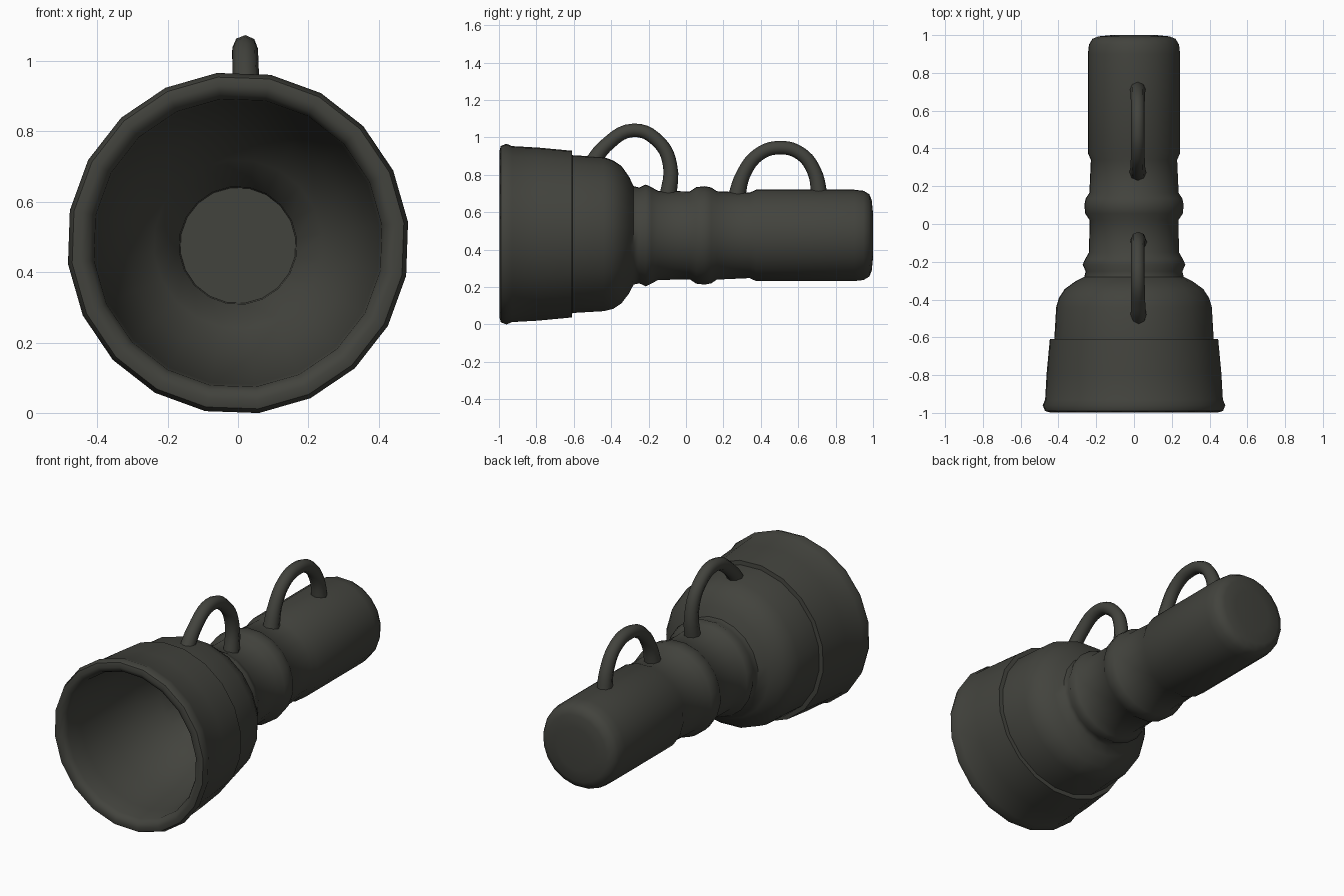
import bpy, bmesh, math

if "Cube" in bpy.data.objects:
    bpy.data.objects.remove(bpy.data.objects["Cube"])

mat = bpy.data.materials.new("dark olive grey")
mat.diffuse_color = (0.055, 0.056, 0.047, 1)
mat.use_nodes = True
mat.node_tree.nodes["Principled BSDF"].inputs["Base Color"].default_value = mat.diffuse_color
SIDES = 20


def finish(ob, angle):
    ob.data.materials.append(mat)
    bpy.ops.object.select_all(action='DESELECT')
    ob.select_set(True)
    bpy.context.view_layer.objects.active = ob
    bpy.ops.object.shade_smooth_by_angle(angle=math.radians(angle))


def lathe(name, profile, angle=50):
    """Revolve (y, radius, axis z) points round the y axis; radius 0 closes an end."""
    bm = bmesh.new()
    rings = []
    for y, r, cz in profile:
        if r == 0:
            rings.append([bm.verts.new((0, y, cz))] * SIDES)
            continue
        ring = []
        for i in range(SIDES):
            a = math.radians(97 + 360 / SIDES * i)
            ring.append(bm.verts.new((r * math.cos(a), y, cz + r * math.sin(a))))
        rings.append(ring)
    for a, b in zip(rings, rings[1:]):
        for i in range(SIDES):
            j = (i + 1) % SIDES
            quad = list(dict.fromkeys((a[i], a[j], b[j], b[i])))
            bm.faces.new(quad)
    bmesh.ops.recalc_face_normals(bm, faces=bm.faces)
    me = bpy.data.meshes.new(name)
    bm.to_mesh(me)
    bm.free()
    ob = bpy.data.objects.new(name, me)
    bpy.context.collection.objects.link(ob)
    finish(ob, angle)


# Whole torch shell: reflector bowl, rim, stepped head, ribbed neck, grip, end cap
H, N = 0.483, 0.476
lathe("torch_body", [
    (-0.25, 0, N), (-0.25, 0.165, N), (-0.30, 0.168, N),
    (-0.36, 0.24, 0.48), (-0.47, 0.32, H), (-0.65, 0.375, H), (-0.85, 0.405, H), (-0.96, 0.412, H),
    (-0.985, 0.425, H), (-0.997, 0.45, H), (-0.99, 0.475, H), (-0.96, 0.487, H),
    (-0.93, 0.474, H), (-0.79, 0.466, H), (-0.61, 0.449, H),
    (-0.608, 0.425, H), (-0.44, 0.415, H), (-0.39, 0.40, 0.48), (-0.345, 0.37, 0.48),
    (-0.305, 0.315, 0.478), (-0.28, 0.265, N), (-0.25, 0.258, N), (-0.215, 0.274, N),
    (-0.185, 0.26, N), (-0.15, 0.24, N), (0.02, 0.237, N), (0.055, 0.26, N), (0.10, 0.265, N),
    (0.135, 0.258, N), (0.165, 0.238, N), (0.34, 0.23, N), (0.375, 0.246, N),
    (0.90, 0.246, N), (0.95, 0.24, N), (0.98, 0.222, N), (0.993, 0.19, N), (1.0, 0.12, N), (1.0, 0, N)])


def handle(name, pts):
    """Bent tube through (x, y, z, radius scale) points."""
    cu = bpy.data.curves.new(name, 'CURVE')
    cu.dimensions = '3D'
    cu.bevel_depth = 0.038
    cu.bevel_resolution = 2
    cu.resolution_u = 5
    cu.use_fill_caps = True
    sp = cu.splines.new('BEZIER')
    sp.bezier_points.add(len(pts) - 1)
    for p, (x, y, z, s) in zip(sp.bezier_points, pts):
        p.co = (x, y, z)
        p.radius = s
        p.handle_left_type = p.handle_right_type = 'AUTO'
    tmp = bpy.data.objects.new(name + "_path", cu)
    bpy.context.collection.objects.link(tmp)
    bpy.context.view_layer.update()
    me = bpy.data.meshes.new_from_object(tmp.evaluated_get(bpy.context.evaluated_depsgraph_get()))
    bpy.data.objects.remove(tmp)
    ob = bpy.data.objects.new(name, me)
    bpy.context.collection.objects.link(ob)
    finish(ob, 50)


# Two carrying loops on top
handle("head_handle", [
    (0.025, -0.51, 0.85, 1.15), (0.022, -0.43, 0.955, 1), (0.02, -0.28, 1.038, 0.95),
    (0.02, -0.145, 0.975, 0.95), (0.022, -0.085, 0.85, 1), (0.025, -0.10, 0.66, 1.2)])
handle("grip_handle", [
    (0.02, 0.265, 0.66, 1.25), (0.02, 0.31, 0.81, 1), (0.02, 0.39, 0.91, 0.95),
    (0.02, 0.495, 0.945, 0.95), (0.02, 0.61, 0.915, 0.95), (0.02, 0.685, 0.82, 1), (0.02, 0.715, 0.68, 1.15)])
